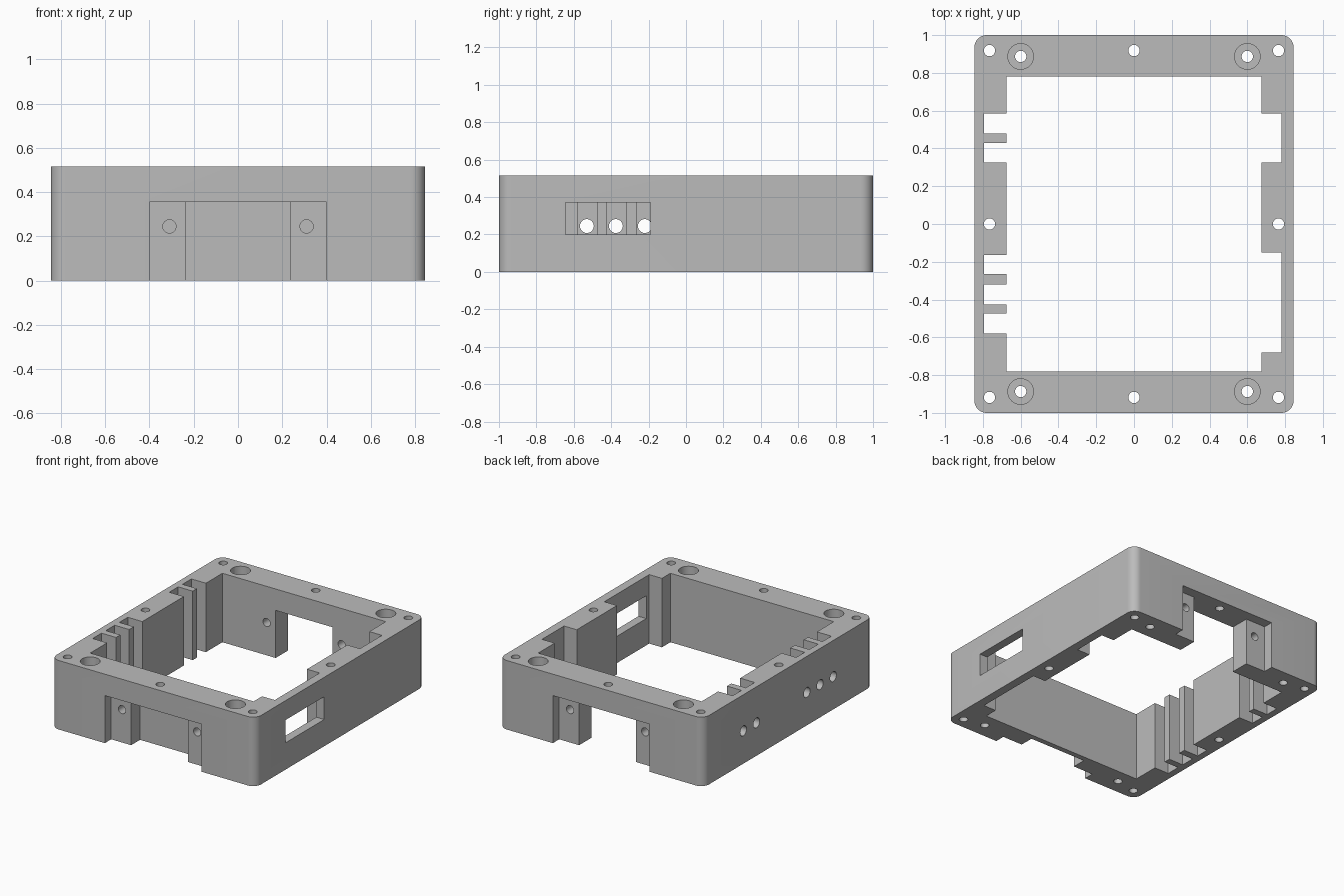
import bpy, bmesh
from mathutils import Matrix, Vector

if "Cube" in bpy.data.objects:
    bpy.data.objects.remove(bpy.data.objects["Cube"], do_unlink=True)

W, D, H = 0.845, 1.0, 0.515      # half width, half depth, height
IX, IY = 0.675, 0.78             # half size of the central opening
SCREW, PORT = 0.03, 0.037        # hole radii

grey = bpy.data.materials.new("plain grey")
grey.use_nodes = True
grey.diffuse_color = (0.5, 0.5, 0.5, 1)
grey.node_tree.nodes["Principled BSDF"].inputs["Base Color"].default_value = grey.diffuse_color


def make_object(name, bm):
    mesh = bpy.data.meshes.new(name)
    bm.to_mesh(mesh)
    bm.free()
    mesh.materials.append(grey)
    obj = bpy.data.objects.new(name, mesh)
    bpy.context.scene.collection.objects.link(obj)
    return obj


def box_mesh(x, y, z):
    bm = bmesh.new()
    bmesh.ops.create_cube(bm, size=1)
    lo, hi = (Vector(c) for c in zip(x, y, z))
    for v in bm.verts:
        v.co = (lo + hi) / 2 + v.co * (hi - lo)
    return bm


frame = None


def cut(bm):
    cutter = make_object("cutter", bm)
    cutter.hide_render = True
    mod = frame.modifiers.new("cut", 'BOOLEAN')
    mod.operation = 'DIFFERENCE'
    mod.solver = 'EXACT'
    mod.object = cutter


def cut_box(x, y, z=(-0.1, H + 0.1)):
    cut(box_mesh(x, y, z))


def cut_hole(axis, centre, radius, length):
    bm = bmesh.new()
    turn = {'X': Matrix.Rotation(1.5707963, 4, 'Y'),
            'Y': Matrix.Rotation(1.5707963, 4, 'X'),
            'Z': Matrix.Identity(4)}[axis]
    bmesh.ops.create_cone(bm, cap_ends=True, segments=32, radius1=radius,
                          radius2=radius, depth=length,
                          matrix=Matrix.Translation(centre) @ turn)
    cut(bm)


# Outer block with rounded upright corners
bm = box_mesh((-W, W), (-D, D), (0, H))
upright = [e for e in bm.edges if abs(e.verts[0].co.z - e.verts[1].co.z) > 0.1]
bmesh.ops.bevel(bm, geom=upright, offset=0.065, segments=10, profile=0.5, affect='EDGES')
frame = make_object("enclosure_frame", bm)

# Central opening
cut_box((-IX, IX), (-IY, IY))

# Pockets in the left wall and its window
for y in ((0.325, 0.585), (-0.68, -0.15)):
    cut_box((0.5, 0.78), y)
cut_box((0.6, 1), (-0.645, -0.19), (0.2, 0.37))

# Slots between the ribs of the right wall
for y in ((0.48, 0.585), (0.325, 0.43), (-0.265, -0.165), (-0.425, -0.32), (-0.58, -0.475)):
    cut_box((-0.795, -0.5), y)

# Round ports through the right wall
for y in (0.53, 0.375, -0.22, -0.375, -0.53):
    cut_hole('X', (-0.8, y, 0.245), PORT, 0.3)

# Stepped notches: blind at the front, open at the back
for s, inner in ((-1, 0.82), (1, 0.7)):
    cut_box((-0.4, 0.4), sorted((s * 0.925, s * 1.1)), (-0.1, 0.355))
    cut_box((-0.235, 0.235), sorted((s * inner, s * 1.1)), (-0.1, 0.355))
    for x in (-0.31, 0.31):
        cut_hole('Y', (x, s * (inner + 1.05) / 2, 0.245), SCREW, 1.05 - inner)

# Lid screw holes and counterbored mounting holes
for s in (-1, 1):
    for x in (-0.765, 0, 0.765):
        cut_hole('Z', (x, s * 0.918, H / 2), SCREW, 1)
    cut_hole('Z', (s * 0.765, 0, H / 2), SCREW, 1)
    for x in (-0.6, 0.6):
        cut_hole('Z', (x, s * 0.887, H / 2), SCREW, 1)
        cut_hole('Z', (x, s * 0.887, H), 0.068, 0.26)

# Bake the cuts, then remove the cutters
bpy.context.view_layer.update()
graph = bpy.context.evaluated_depsgraph_get()
baked = bpy.data.meshes.new_from_object(frame.evaluated_get(graph))
cutters = [m.object for m in frame.modifiers]
frame.modifiers.clear()
frame.data = baked
for c in cutters:
    bpy.data.objects.remove(c, do_unlink=True)
baked.materials.clear()
baked.materials.append(grey)
for p in baked.polygons:
    p.material_index = 0

# Smooth the rounded faces, keep the edges crisp
bpy.ops.object.select_all(action='DESELECT')
frame.select_set(True)
bpy.context.view_layer.objects.active = frame
bpy.ops.object.shade_smooth_by_angle(angle=0.5)
